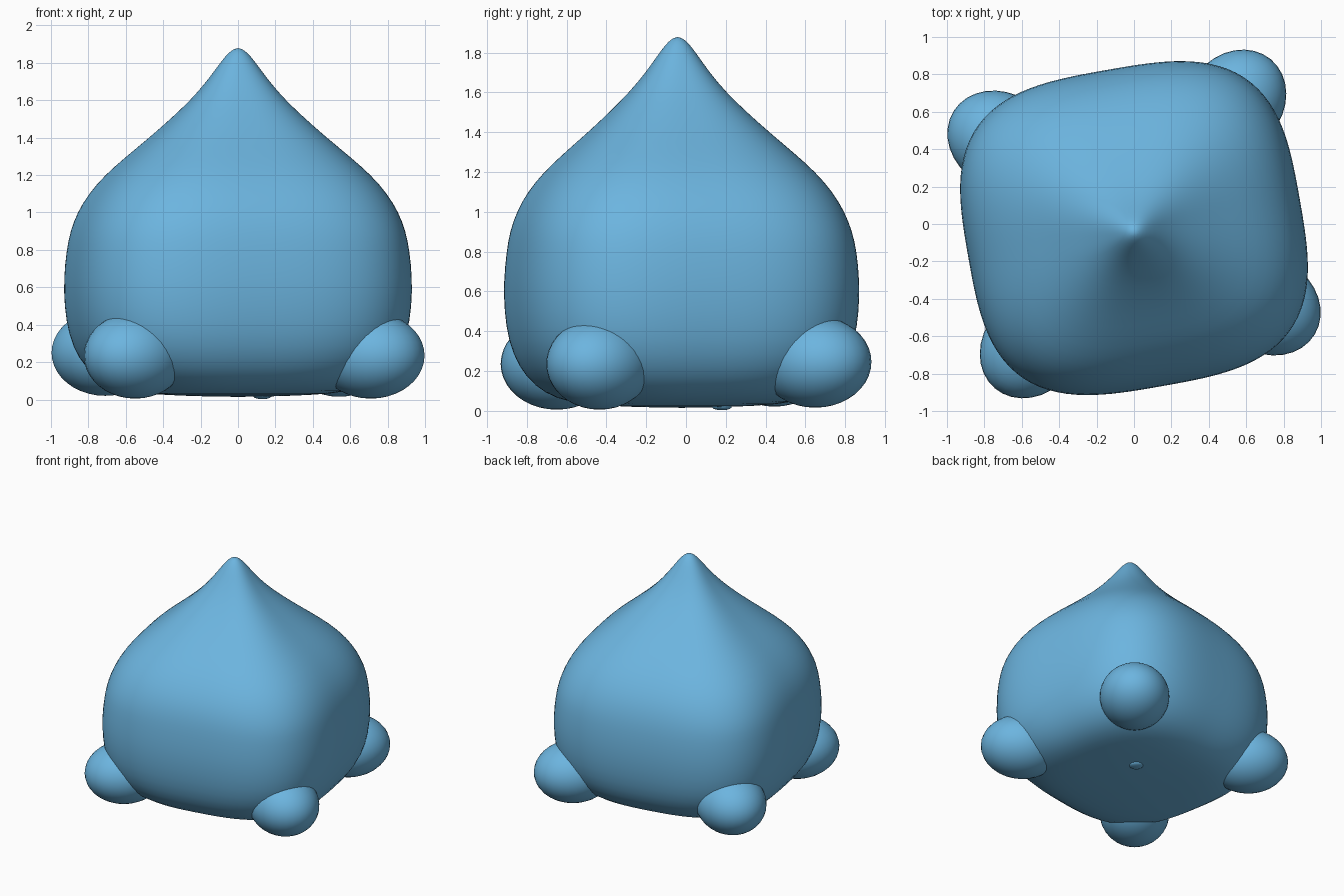
import bpy, bmesh, math
from mathutils import Vector

if "Cube" in bpy.data.objects:
    bpy.data.objects.remove(bpy.data.objects["Cube"])

# single sky blue colour
blue = bpy.data.materials.new("sky_blue")
blue.diffuse_color = (0.15, 0.46, 0.74, 1)
blue.use_nodes = True
blue.node_tree.nodes["Principled BSDF"].inputs["Base Color"].default_value = blue.diffuse_color


def add_object(name, bm, levels=0):
    bmesh.ops.recalc_face_normals(bm, faces=bm.faces[:])
    for f in bm.faces:
        f.smooth = True
    me = bpy.data.meshes.new(name)
    bm.to_mesh(me)
    bm.free()
    me.materials.append(blue)
    ob = bpy.data.objects.new(name, me)
    bpy.context.collection.objects.link(ob)
    if levels:
        mod = ob.modifiers.new("smooth", "SUBSURF")
        mod.levels = mod.render_levels = levels
    return ob


# body: rounded-square rings (z, half width, squareness), turned about the vertical
profile = [
    (0.018, 0.25, 2.4), (0.03, 0.52, 2.6), (0.06, 0.66, 2.8), (0.12, 0.765, 3.0),
    (0.22, 0.85, 3.1), (0.35, 0.90, 3.2), (0.50, 0.922, 3.2), (0.65, 0.925, 3.2),
    (0.80, 0.91, 3.2), (0.90, 0.89, 3.2), (1.00, 0.855, 3.1), (1.10, 0.795, 3.1),
    (1.20, 0.71, 3.0), (1.30, 0.597, 2.9), (1.40, 0.475, 2.9), (1.50, 0.362, 2.8),
    (1.60, 0.256, 2.7), (1.70, 0.17, 2.5), (1.78, 0.112, 2.3), (1.84, 0.066, 2.1),
    (1.87, 0.032, 2.0),
]
TURN, SEG = math.radians(10), 64
bm = bmesh.new()
rings = []
for z, w, n in profile:
    cy = -0.022 - 0.02 * min(1, max(0, (z - 0.8) / 0.8))
    ring = []
    for i in range(SEG):
        a = 2 * math.pi * i / SEG
        c, s = math.cos(a), math.sin(a)
        r = w * (abs(c) ** n + abs(s) ** n) ** (-1 / n)
        # slightly narrower front to back than side to side
        u, v = r * c * 0.975, r * s * 0.93
        ring.append(bm.verts.new((u * math.cos(TURN) - v * math.sin(TURN),
                                  u * math.sin(TURN) + v * math.cos(TURN) + cy, z)))
    rings.append(ring)
for lo, hi in zip(rings, rings[1:]):
    for i in range(SEG):
        j = (i + 1) % SEG
        bm.faces.new((lo[i], lo[j], hi[j], hi[i]))
for ring, pole in ((rings[0], (0, -0.022, 0.014)), (rings[-1], (0, -0.042, 1.88))):
    p = bm.verts.new(pole)
    for i in range(SEG):
        bm.faces.new((ring[i], ring[(i + 1) % SEG], p))
add_object("body", bm, 1)


def ellipsoid(name, centre, radii, turn):
    bm = bmesh.new()
    bmesh.ops.create_uvsphere(bm, u_segments=32, v_segments=20, radius=1)
    for v in bm.verts:
        v.co = Vector((v.co.x * radii[0], v.co.y * radii[1], v.co.z * radii[2]))
    ob = add_object(name, bm)
    ob.location = centre
    ob.rotation_euler.z = turn


# four stubby feet pointing outwards from the corners
for name, x, y, z in (("front_right_foot", 0.71, -0.435, 0.235),
                      ("front_left_foot", -0.55, -0.65, 0.235),
                      ("back_right_foot", 0.54, 0.65, 0.245),
                      ("back_left_foot", -0.71, 0.445, 0.25)):
    ellipsoid(name, (x, y, z), (0.30, 0.255, 0.23), math.atan2(y, x))

# small nub under the base
ellipsoid("base_nub", (0.13, 0.18, 0.02), (0.05, 0.05, 0.018), 0)
